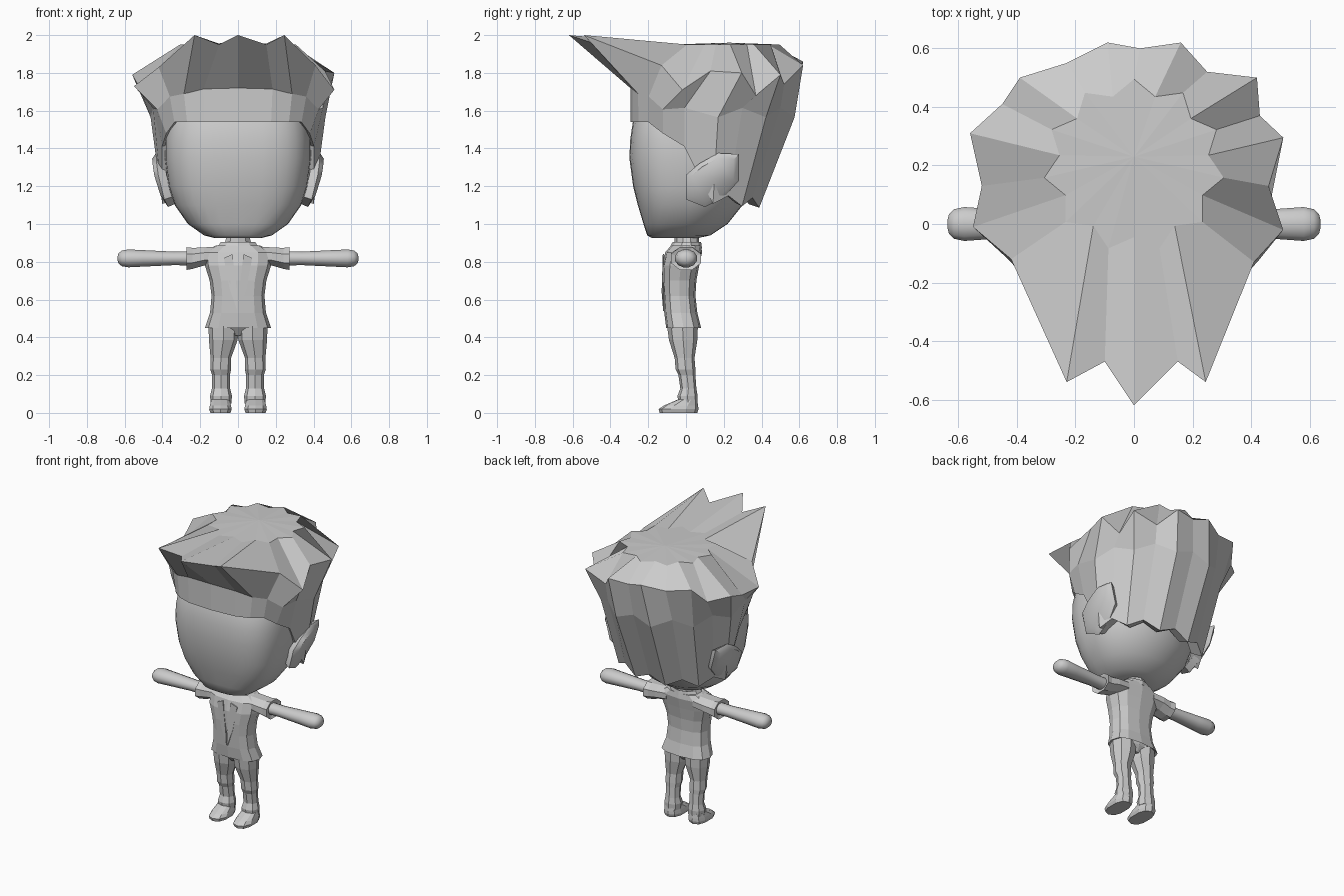
import bpy, bmesh, math

cube = bpy.data.objects.get("Cube")
if cube:
    bpy.data.objects.remove(cube)

grey = bpy.data.materials.new("plain_grey")
grey.use_nodes = True
colour = (0.6, 0.6, 0.6, 1)
grey.diffuse_color = colour
grey.node_tree.nodes["Principled BSDF"].inputs["Base Color"].default_value = colour


def make(name, rings, apex=None, smooth=None, mirror=False, cap=True):
    """Skin a stack of equal point rings; optional fan apex on the last ring."""
    bm = bmesh.new()
    rows = [[bm.verts.new(p) for p in r] for r in rings]
    n = len(rows[0])
    for a, b in zip(rows, rows[1:]):
        for i in range(n):
            j = (i + 1) % n
            bm.faces.new((a[i], a[j], b[j], b[i]))
    if cap:
        bm.faces.new(rows[0][::-1])
    if apex:
        top = bm.verts.new(apex)
        for i in range(n):
            bm.faces.new((rows[-1][i], rows[-1][(i + 1) % n], top))
    else:
        bm.faces.new(rows[-1])
    bmesh.ops.recalc_face_normals(bm, faces=bm.faces)
    me = bpy.data.meshes.new(name)
    bm.to_mesh(me)
    bm.free()
    me.materials.append(grey)
    ob = bpy.data.objects.new(name, me)
    bpy.context.collection.objects.link(ob)
    if mirror:
        ob.modifiers.new("Mirror", "MIRROR")
    if smooth:
        bpy.ops.object.select_all(action="DESELECT")
        ob.select_set(True)
        bpy.context.view_layer.objects.active = ob
        bpy.ops.object.shade_smooth_by_angle(angle=math.radians(smooth))
    return ob


def around(i, n, front_power, back_power):
    """Unit direction i of n from the front; powers below 1 square it off."""
    a = 2 * math.pi * i / n
    s, c = math.sin(a), -math.cos(a)
    p = front_power if c < 0 else back_power
    return math.copysign(abs(s) ** p, s), math.copysign(abs(c) ** p, c)


def oval(z, cx, hx, front, back, n, front_power=1.0, back_power=1.0):
    """Horizontal ring starting at the front."""
    dirs = [around(i, n, front_power, back_power) for i in range(n)]
    return [(cx + x * hx, (front + back) / 2 + y * (back - front) / 2, z) for x, y in dirs]


def across(x, z, hz, hy, n=8):
    """Ring around the x axis, for arms and sleeves."""
    return [(x, hy * math.cos(2 * math.pi * (i + .5) / n),
             z + hz * math.sin(2 * math.pi * (i + .5) / n)) for i in range(n)]


# Head: broad boxy face, rounder back
FACE = .66
head = [(.925, .12, -.18, .06), (.94, .18, -.205, .13), (1.0, .265, -.225, .22),
        (1.1, .335, -.255, .30), (1.2, .368, -.28, .34), (1.35, .387, -.30, .36),
        (1.45, .385, -.295, .36), (1.55, .37, -.28, .36), (1.68, .3, -.22, .3)]
make("head", [oval(z, 0, x, f, b, 32, FACE) for z, x, f, b in head], smooth=60)

# Hair: spiky rim, walked round from the front spike
rim = [(0, -.62, 2), (.15, -.47, 1.95), (.245, -.54, 2), (.41, -.13, 1.84),
       (.51, -.02, 1.71), (.46, .13, 1.81), (.51, .295, 1.8), (.43, .37, 1.68),
       (.42, .5, 1.79), (.25, .52, 1.74), (.16, .62, 1.84), (.02, .6, 1.83),
       (-.09, .62, 1.86), (-.23, .55, 1.83), (-.39, .5, 1.86), (-.45, .41, 1.76),
       (-.56, .31, 1.79), (-.52, .13, 1.72), (-.55, -.01, 1.73),
       (-.42, -.12, 1.83), (-.23, -.54, 2), (-.1, -.47, 1.95)]
n = len(rim)
tuck, hem, mid, crown = [], [], [], []
for i in range(n):
    s, c = around(i, n, 1, 1)
    t = (1 + c) / 2                      # 0 at the forehead, 1 at the nape
    sx, sy = around(i, n, FACE, 1)
    zig = .025 if i % 2 else -.025
    if t < .45:
        zh = 1.54 - .5 * max(0, t - .17)
    else:
        zh = 1.16 - .05 * t + zig
    ry = .395 if c < 0 else .30
    hem.append((.405 * sx, .1 + ry * sy, zh))
    tuck.append((.33 * sx, .1 + ry * .8 * sy, zh + .02))
    back = min(1, t / .4)                # sides and back flare more than the fringe
    r = .395 if c < 0 else .485
    mid.append(((.42 + .04 * back - zig * .3 * back) * sx,
                .1 + (r - zig * .4 * t) * sy, 1.72 - .13 * back + zig * back))
    rc = .27 + zig
    crown.append((rc * 1.05 * s, .2 + rc * c, 1.95))
make("hair", [tuck, hem, mid, rim, crown], apex=(0, .23, 1.96), cap=False)

# Ears: leaf plates standing off the head at the front and top
leaf = [(0, 1.13), (0, 1.26), (.07, 1.32), (.17, 1.375), (.28, 1.37),
        (.28, 1.23), (.2, 1.14), (.1, 1.09)]


def ear_ring(grow, out):
    return [(.385 + out - .1 * y + .25 * (z - 1.13), .14 + (y - .14) * grow,
             1.23 + (z - 1.23) * grow) for y, z in leaf]


make("ears", [ear_ring(.85, -.04), ear_ring(1, .005), ear_ring(.8, .025)],
     smooth=50, mirror=True)

# Neck and collar
make("neck", [oval(z, 0, x, -.06, .07, 10) for z, x in
              ((.84, .09), (.89, .075), (.95, .06))])
make("collar", [oval(z, 0, x, f, b, 10) for z, x, f, b in
                ((.87, .12, -.09, .085), (.905, .095, -.07, .08), (.9, .07, -.055, .07))])

# Jacket with a flared hem
jacket = [(.47, .13, -.085, .055), (.45, .175, -.105, .08), (.53, .148, -.115, .06),
          (.62, .14, -.12, .05), (.7, .15, -.125, .055), (.78, .175, -.125, .07),
          (.85, .18, -.11, .085), (.885, .12, -.08, .08)]
make("jacket", [oval(z, 0, x, f, b, 12, .75, .75) for z, x, f, b in jacket])

# Front lapels meeting in a point
make("lapels", [[(.004, o - .126, .64), (.004, o - .118, .54), (.045, o - .118, .66),
                 (.075, o - .115, .82), (.03, o - .12, .84)] for o in (-.003, .004)],
     mirror=True)

# Sleeves and arms
make("sleeves", [across(*r) for r in
                 ((.1, .835, .05, .08), (.18, .828, .052, .085), (.24, .818, .06, .08),
                  (.272, .817, .065, .085), (.262, .815, .04, .05))], mirror=True)
make("arms", [across(x, .818, h, w, 12) for x, h, w in
              ((.2, .04, .045), (.34, .037, .045), (.42, .041, .05), (.5, .045, .054),
               (.58, .049, .06), (.615, .043, .052), (.632, .028, .035), (.638, .01, .012))],
     smooth=60, mirror=True)

# Trousers: hips, then legs meeting at the crotch
hips = [(.41, .05, -.06, .03), (.45, .13, -.09, .055), (.48, .135, -.1, .055)]
make("hips", [oval(z, 0, x, f, b, 12, .8, .8) for z, x, f, b in hips])
leg = [(.05, .09, .055, -.04, .06), (.09, .09, .058, -.045, .062), (.13, .09, .048, -.03, .055),
       (.2, .09, .047, -.04, .05), (.23, .092, .055, -.055, .05), (.29, .091, .054, -.06, .045),
       (.385, .078, .076, -.09, .06), (.46, .076, .08, -.1, .063)]
make("legs", [oval(z, c, x, f, b, 8, .9, .9) for z, c, x, f, b in leg], mirror=True)

# Shoes: low toe rising to the ankle
shoe = [(0, .055, -.14, .06), (.02, .062, -.145, .066),
        (.04, .058, -.115, .064), (.07, .05, -.045, .058)]
make("shoes", [oval(z, .093, x, f, b, 10, .8, .8) for z, x, f, b in shoe], mirror=True)
